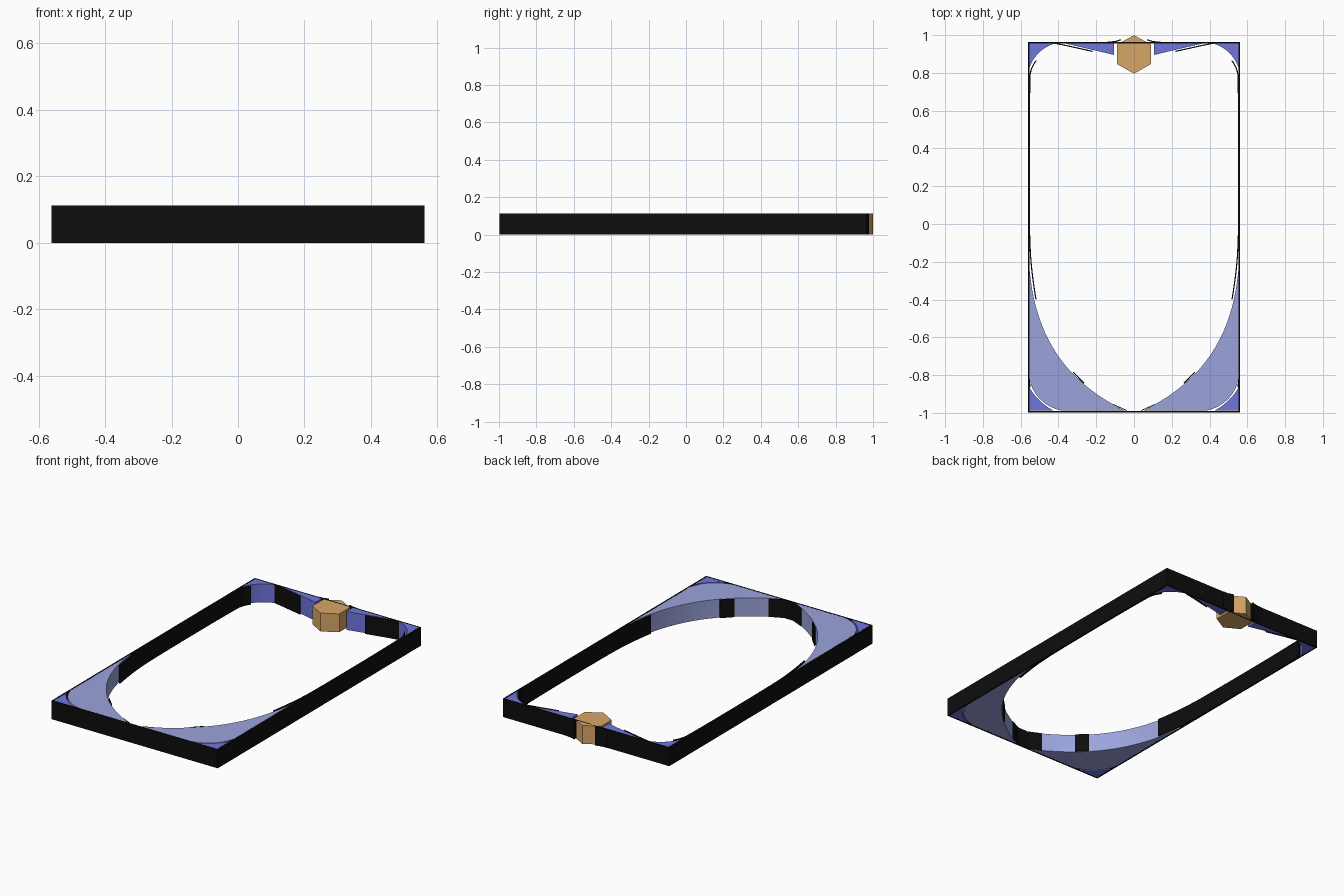
import bpy, bmesh, math
from mathutils import Vector

if "Cube" in bpy.data.objects:
    bpy.data.objects.remove(bpy.data.objects["Cube"])

H = 0.112


def material(name, color):
    m = bpy.data.materials.new(name)
    m.diffuse_color = color
    m.use_nodes = True
    m.node_tree.nodes["Principled BSDF"].inputs["Base Color"].default_value = m.diffuse_color
    return m


LEAD = material("black_lead", (0.004, 0.004, 0.004, 1))
DEEP = material("deep_blue", (0.16, 0.18, 0.72, 1))
PALE = material("pale_blue", (0.33, 0.37, 0.72, 1))
AMBER = material("amber", (0.68, 0.38, 0.13, 1))


def bezier(a, b, c, d, n=20):
    a, b, c, d = map(Vector, (a, b, c, d))
    out = []
    for i in range(n + 1):
        t = i / n
        s = 1 - t
        out.append(tuple(a * s**3 + b * 3 * s * s * t + c * 3 * s * t * t + d * t**3))
    return out


def finish(name, bm, mat, mirror):
    bmesh.ops.recalc_face_normals(bm, faces=bm.faces)
    me = bpy.data.meshes.new(name)
    bm.to_mesh(me)
    bm.free()
    ob = bpy.data.objects.new(name, me)
    bpy.context.collection.objects.link(ob)
    me.materials.append(mat)
    if mirror:
        mod = ob.modifiers.new("mirror", 'MIRROR')
        mod.use_mirror_merge = False
    bpy.context.view_layer.objects.active = ob
    ob.select_set(True)
    bpy.ops.object.shade_smooth_by_angle(angle=math.radians(30))
    ob.select_set(False)
    return ob


def prism(name, pts, mat, mirror=True):
    # upright slab from a flat outline
    bm = bmesh.new()
    face = bm.faces.new([bm.verts.new((x, y, 0)) for x, y in pts])
    top = bmesh.ops.extrude_face_region(bm, geom=[face], use_keep_orig=True)["geom"]
    bmesh.ops.translate(bm, vec=(0, 0, H), verts=[v for v in top if isinstance(v, bmesh.types.BMVert)])
    return finish(name, bm, mat, mirror)


def ribbon(name, pts, width=0.006):
    # thin upright strip along a path
    vs = [Vector(p) for p in pts]
    left, right = [], []
    for i, p in enumerate(vs):
        d = (vs[min(i + 1, len(vs) - 1)] - vs[max(i - 1, 0)]).normalized()
        n = Vector((-d.y, d.x)) * width / 2
        left.append(tuple(p + n))
        right.append(tuple(p - n))
    return prism(name, left + right[::-1], LEAD)


# outer rectangular frame
X, Y0, Y1, T = 0.562, -0.998, 0.964, 0.009
bm = bmesh.new()
rings = []
for z in (0, H):
    for d in (0, T):
        rings.append([bm.verts.new(p + (z,)) for p in
                      ((-X + d, Y0 + d), (X - d, Y0 + d), (X - d, Y1 - d), (-X + d, Y1 - d))])
for a, b in ((0, 1), (1, 3), (3, 2), (2, 0)):
    for i in range(4):
        j = (i + 1) % 4
        bm.faces.new((rings[a][i], rings[a][j], rings[b][j], rings[b][i]))
finish("outer_frame", bm, LEAD, False)

# hexagonal amber piece
prism("hexagon_glass", [(0.105 * math.sin(k * math.pi / 3) * 0.999, 0.898 + 0.102 * math.cos(k * math.pi / 3))
                        for k in range(6)], AMBER, False)

# corner pieces with concave inner edges
prism("upper_corner_glass", [(-0.552, 0.955)] +
      bezier((-0.552, 0.83), (-0.535, 0.88), (-0.49, 0.935), (-0.42, 0.955)), DEEP)
prism("lower_corner_glass", [(-0.552, -0.988)] +
      bezier((-0.552, -0.868), (-0.525, -0.915), (-0.48, -0.96), (-0.425, -0.988)), DEEP)

# wedges beside the hexagon
prism("upper_wedge_glass", [(-0.105, 0.955), (-0.36, 0.955), (-0.105, 0.895)], DEEP)

# large pale sweeps at the bottom
sweep = bezier((-0.552, -0.25), (-0.51, -0.70), (-0.26, -0.88), (-0.05, -0.988), 32)
prism("lower_sweep_glass", sweep +
      bezier((-0.38, -0.988), (-0.46, -0.975), (-0.54, -0.91), (-0.552, -0.82)), PALE)

# lead strips showing along the inner edges
ribbon("side_lead", bezier((-0.550, 0.79), (-0.556, 0.6), (-0.556, 0.2), (-0.552, -0.08)))
ribbon("sweep_upper_lead", bezier((-0.552, -0.06), (-0.550, -0.2), (-0.535, -0.3), (-0.519, -0.40)))
ribbon("sweep_lower_lead", [(-0.322, -0.785), (-0.265, -0.843)])
ribbon("sweep_end_lead", [(-0.11, -0.955), (-0.04, -0.987)], 0.004)
ribbon("upper_corner_lead", bezier((-0.553, 0.77), (-0.55, 0.81), (-0.535, 0.845), (-0.518, 0.865)))
ribbon("upper_wedge_lead", [(-0.42, 0.957), (-0.35, 0.943), (-0.22, 0.914)])
ribbon("hexagon_lead", [(-0.14, 0.962), (-0.10, 0.966), (-0.07, 0.975)])
ribbon("lower_corner_lead", bezier((-0.552, -0.79), (-0.554, -0.83), (-0.553, -0.85), (-0.55, -0.865)))
